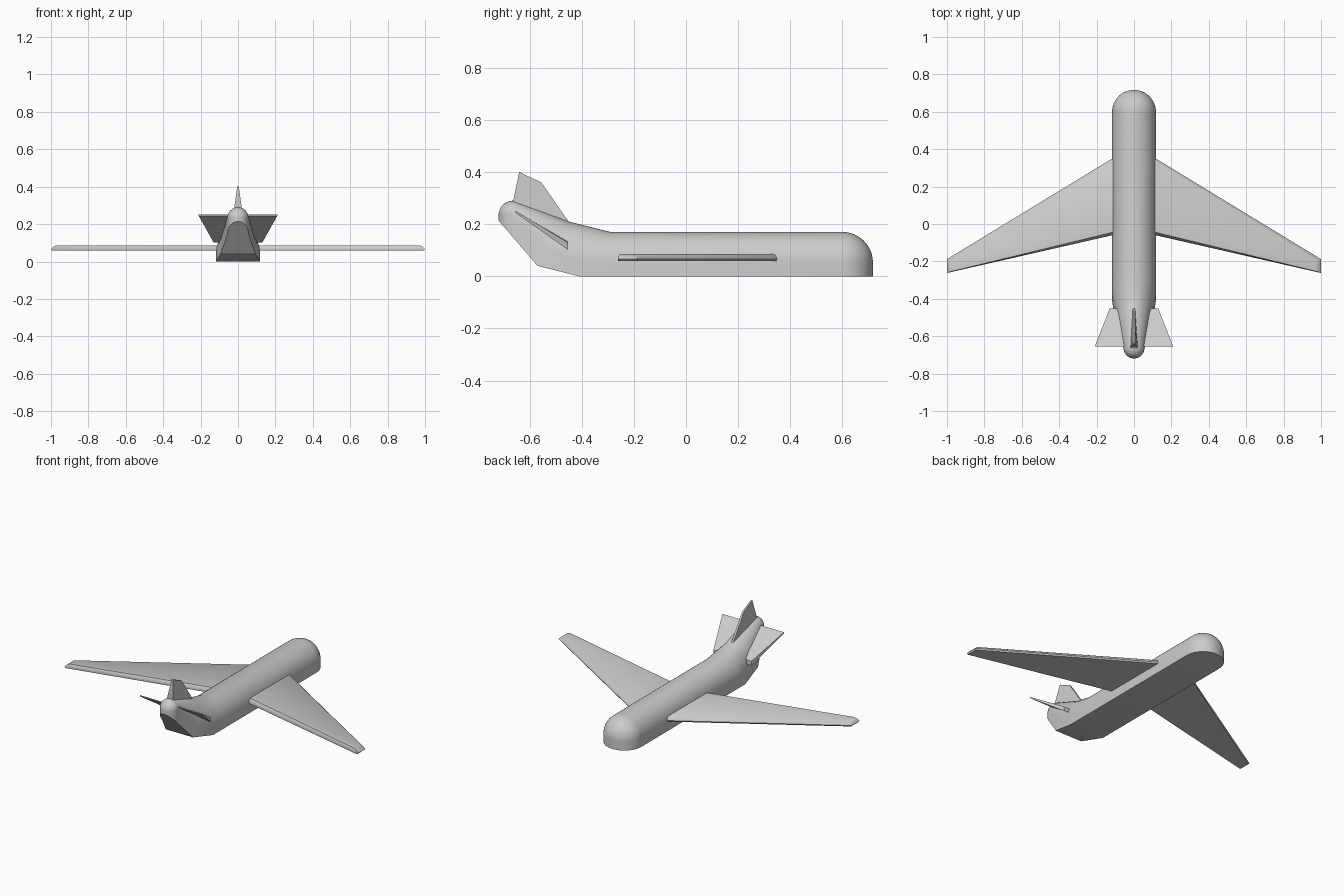
import bpy, bmesh, math
from mathutils import Vector

if "Cube" in bpy.data.objects:
    bpy.data.objects.remove(bpy.data.objects["Cube"], do_unlink=True)

GREY = (0.6, 0.6, 0.6, 1)
grey = bpy.data.materials.new("plain grey")
grey.use_nodes = True
grey.diffuse_color = GREY
grey.node_tree.nodes["Principled BSDF"].inputs["Base Color"].default_value = GREY


def loft(name, rings, angle=35):
    """Skin a list of equal-length point rings and cap both ends."""
    bm = bmesh.new()
    loops = [[bm.verts.new(p) for p in ring] for ring in rings]
    n = len(rings[0])
    for a, b in zip(loops, loops[1:]):
        for i in range(n):
            j = (i + 1) % n
            bm.faces.new((a[i], a[j], b[j], b[i]))
    bm.faces.new(loops[0])
    bm.faces.new(loops[-1][::-1])
    bmesh.ops.remove_doubles(bm, verts=bm.verts, dist=0.0005)
    bmesh.ops.recalc_face_normals(bm, faces=bm.faces)
    mesh = bpy.data.meshes.new(name)
    bm.to_mesh(mesh)
    bm.free()
    obj = bpy.data.objects.new(name, mesh)
    bpy.context.collection.objects.link(obj)
    mesh.materials.append(grey)
    bpy.ops.object.select_all(action="DESELECT")
    obj.select_set(True)
    bpy.context.view_layer.objects.active = obj
    bpy.ops.object.shade_smooth_by_angle(angle=math.radians(angle))
    return obj


def arch(bottom, spring, top, half):
    """Flat-bottomed arched section; each point is (y, z)."""
    b, s, t = Vector(bottom), Vector(spring), Vector(top)
    ring = [(-half, b.x, b.y)]
    for i in range(25):
        a = math.pi * i / 24
        p = s + (t - s) * math.sin(a)
        ring.append((-half * math.cos(a), p.x, p.y))
    return ring + [(half, b.x, b.y)]


# Fuselage: domed nose, straight barrel, upswept tapering tail with a round end
R, r = 0.117, 0.056
sections = []
for i in range(12, -1, -1):
    a = math.pi / 2 * i / 12
    y, c = 0.6 + R * math.sin(a), max(math.cos(a), 0.002)
    sections.append(arch((y, 0), (y, 0.053), (y, 0.053 + R * c), R * c))
sections.append(arch((-0.41, 0), (-0.375, 0.053), (-0.29, 0.17), R))
sections.append(arch((-0.57, 0.04), (-0.53, 0.095), (-0.45, 0.21), 0.093))
for i in range(11):
    a = math.pi / 2 * i / 10
    y, c = -0.663 - r * math.sin(a), max(math.cos(a), 0.002)
    belly = 0.04 + (-0.57 - y) * 1.17
    sections.append(arch((y, belly), (y, 0.234), (y, 0.234 + r * c), r * c))
loft("fuselage", sections)


def wing_outline(side, inset, z):
    return [(side * x, y, z) for x, y in (
        (0.08, 0.372 - inset), (1 - inset * 1.8, -0.188 - inset * 0.3),
        (1 - inset * 1.8, -0.262 + inset * 0.6), (0.08, -0.052 + inset))]


def tail_outline(side, lift):
    # Thick leading edge, thin trailing edge
    return [(side * x, y, z + lift * t) for x, y, z, t in (
        (0.04, -0.452, 0.12, 0.014), (0.13, -0.452, 0.115, 0.014),
        (0.21, -0.655, 0.248, 0.004), (0.03, -0.655, 0.248, 0.004))]


# Wings with a bevelled upper rim, and the pair of sloping tailplanes
for label, side in (("left", 1), ("right", -1)):
    loft(label + "_wing", [wing_outline(side, 0.004, 0.058),
                           wing_outline(side, 0, 0.066),
                           wing_outline(side, 0.008, 0.08),
                           wing_outline(side, 0.016, 0.086)], 40)
    loft(label + "_tailplane", [tail_outline(side, -1), tail_outline(side, 1)])

# Upright fin, narrowing to its tip
fin = [(-0.44, 0.19, 0.006), (-0.452, 0.212, 0.006), (-0.555, 0.36, 0.006),
       (-0.64, 0.4, 0.004), (-0.663, 0.288, 0.02), (-0.65, 0.24, 0.022)]
loft("fin", [[(side * half, y, z) for y, z, half in fin] for side in (-1, 1)])
